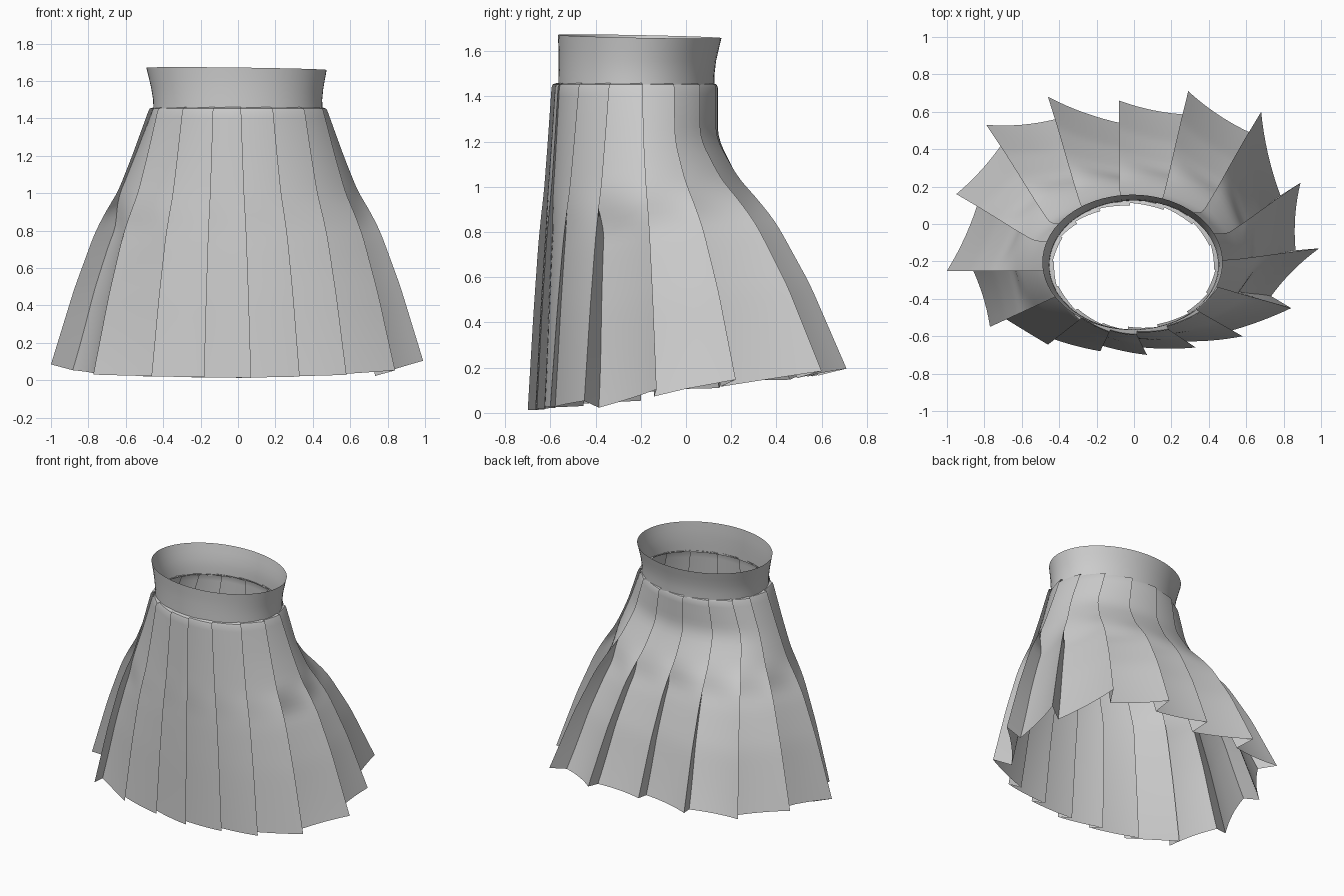
import bpy, math
from mathutils import Vector

if "Cube" in bpy.data.objects:
    bpy.data.objects.remove(bpy.data.objects["Cube"])

# Pleat ridges, clockwise from the back: hem x, hem y, angle on the waist ellipse
RIDGES = [(-.08, .66, 99), (.29, .71, 75), (.68, .60, 51), (.89, .22, 28),
          (.99, -.13, 5), (.84, -.45, -18), (.58, -.60, -42), (.33, -.66, -67),
          (.07, -.70, -88), (-.18, -.68, -106), (-.46, -.645, -128), (-.77, -.55, -153),
          (-1.0, -.25, -176), (-.95, .16, -200), (-.79, .53, -218), (-.46, .68, -239)]
FLARE = [(0, 0), (.18, .17), (.33, .325), (.37, .40), (.48, .55), (.70, .76), (1, 1)]
BACK_FLARE = [(0, 0), (.18, .0), (.33, .18), (.37, .27), (.48, .46), (.70, .72), (1, 1)]
N, ROWS, PANEL, RETURN = len(RIDGES), 36, 8, 3


def lerp(a, b, t):
    return a + (b - a) * t


def step(a, b, x):
    t = min(1, max(0, (x - a) / (b - a)))
    return t * t * (3 - 2 * t)


def table(pts, u):
    for (a, fa), (b, fb) in zip(pts, pts[1:]):
        if u <= b:
            return lerp(fa, fb, (u - a) / (b - a))
    return 1


def soft(pts, u):
    h = min(.035, u, 1 - u)
    return (table(pts, u - h) + 2 * table(pts, u) + table(pts, u + h)) / 4


def make_grid(name, rows, angle):
    n = len(rows[0])
    verts = [v for r in rows for v in r]
    faces = [(i * n + j, (i + 1) * n + j, (i + 1) * n + (j + 1) % n, i * n + (j + 1) % n)
             for i in range(len(rows) - 1) for j in range(n)]
    mesh = bpy.data.meshes.new(name)
    mesh.from_pydata(verts, [], faces)
    if name == "waistband":
        mesh.flip_normals()
    ob = bpy.data.objects.new(name, mesh)
    bpy.context.collection.objects.link(ob)
    bpy.ops.object.select_all(action='DESELECT')
    ob.select_set(True)
    bpy.context.view_layer.objects.active = ob
    bpy.ops.object.shade_smooth_by_angle(angle=math.radians(angle))
    return ob


def ridge(k, u):
    hx, hy, deg = RIDGES[k % N]
    t = math.radians(deg)
    wx, wy = .48 * math.cos(t), -.225 + .37 * math.sin(t)
    f = soft(FLARE, u)
    fy = lerp(f, soft(BACK_FLARE, u), step(-.3, .6, math.sin(t)))
    return Vector((lerp(wx, hx, f), lerp(wy, hy, fy)))


def along_out(k, u):
    d = (ridge(k + 1, u) - ridge(k - 1, u)).normalized()
    if k % N == 9:                       # keep the front pleats parallel
        d = Vector((-1, .1)).normalized()
    return d, Vector((-d.y, d.x))


def hem_height(y):
    return .125 + (.16 if y < 0 else .10) * y


def skirt_row(u):
    row = []

    def add(p, y, drop):
        row.append((p.x, p.y, lerp(1.44, max(.003, hem_height(y) - drop), u)))

    for k in range(N):
        a, b = ridge(k, u), ridge(k + 1, u)
        ya, yb = RIDGES[k][1], RIDGES[(k + 1) % N][1]
        along, out = along_out(k + 1, u)
        w = step(-.63, -.43, yb)                          # 0 front, 1 back
        open_ = .75 * step(.30, .48, u) + .25 * step(.4, 1, u)
        depth = lerp(.024, lerp(.05, .125, w), open_)
        lap = lerp(.05, lerp(.08, .02, w), open_)
        valley = b + along * lap - out * depth
        side = (valley - a).normalized()
        normal = Vector((-side.y, side.x))
        bulge = lerp(.010, lerp(.010, -.015, w), open_)
        drop = .25 * depth * w
        for j in range(PANEL):                            # outer panel
            s = j / PANEL
            add(a.lerp(valley, s) + normal * bulge * 4 * s * (1 - s),
                lerp(ya, yb, s), drop * s)
        for j in range(RETURN):                           # folded return
            s = j / RETURN
            add(valley.lerp(b, s), yb, drop * (1 - s))
    return row


# Pleated skirt, with a rolled shoulder under the waistband
rows = [skirt_row(i / ROWS) for i in range(ROWS + 1)]
for inset, z in ((.985, 1.453), (.93, 1.46)):
    rows.insert(0, [(x * inset, -.225 + (y + .225) * inset, z)
                    for x, y, _ in skirt_row(0)])
make_grid("pleated_skirt", rows, 40)

# Flared waistband: z, half width, half depth, centre y
BAND = [(1.445, .452, .345, -.22), (1.50, .452, .345, -.219), (1.56, .460, .348, -.215),
        (1.61, .470, .354, -.21), (1.665, .482, .362, -.205)]
band = []
for z, a, b, c in BAND:
    top = (z - 1.445) / .22
    ring = []
    for i in range(72):
        t = math.tau * i / 72
        x, y = -.008 * top + a * math.cos(t), c + b * math.sin(t)
        ring.append((x, y, z - top * (.006 * math.cos(t) + .007 * math.sin(t))))
    band.append(ring)
make_grid("waistband", band, 40)
